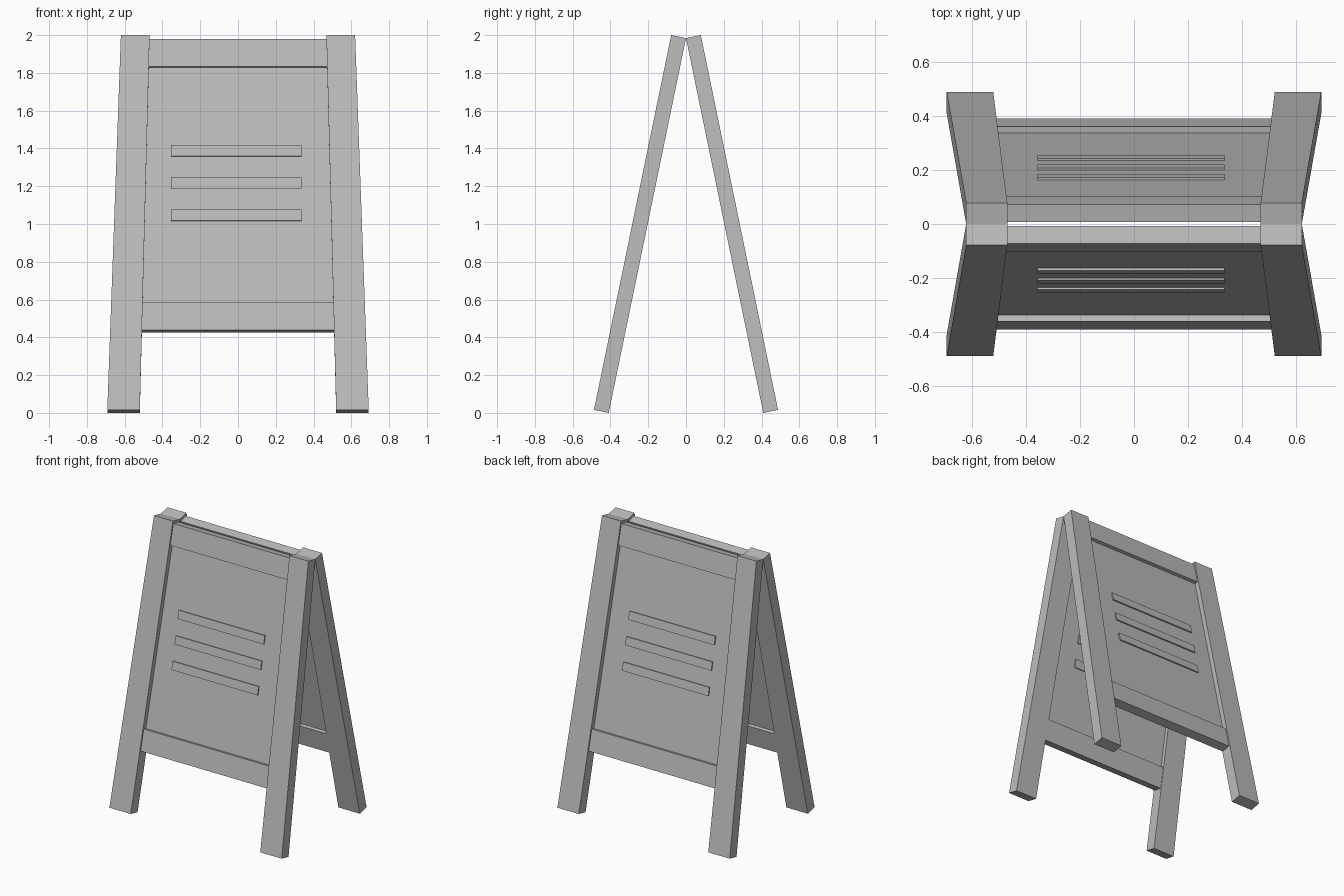
import bpy, bmesh
from math import sin, cos, atan2
from mathutils import Vector

cube = bpy.data.objects.get("Cube")
if cube:
    bpy.data.objects.remove(cube, do_unlink=True)

grey = bpy.data.materials.new("plain_grey")
grey.use_nodes = True
grey.diffuse_color = (0.5, 0.5, 0.5, 1)
grey.node_tree.nodes["Principled BSDF"].inputs["Base Color"].default_value = (0.5, 0.5, 0.5, 1)

APEX = 1.984                      # height where the two frames touch
LEAN = atan2(0.409, APEX)         # lean of each frame
LENGTH = APEX / cos(LEAN)


def place(x, s, t, side):
    """Across x, s down the slope from the apex, t outward from the inner face."""
    return Vector((x, side * (s * sin(LEAN) + t * cos(LEAN)),
                   APEX - s * cos(LEAN) + t * sin(LEAN)))


def board(name, side, s_range, t_range, x_top, x_bottom):
    """Straight board whose left and right edges may taper down the slope."""
    bm = bmesh.new()
    rings = []
    for t in t_range:
        outline = [(x_top[0], s_range[0]), (x_top[1], s_range[0]),
                   (x_bottom[1], s_range[1]), (x_bottom[0], s_range[1])]
        rings.append([bm.verts.new(place(x, s, t, side)) for x, s in outline])
    inner, outer = rings
    bm.faces.new(inner)
    bm.faces.new(outer[::-1])
    for i in range(4):
        j = (i + 1) % 4
        bm.faces.new((inner[i], outer[i], outer[j], inner[j]))
    bmesh.ops.recalc_face_normals(bm, faces=bm.faces)
    mesh = bpy.data.meshes.new(name)
    bm.to_mesh(mesh)
    bm.free()
    mesh.materials.append(grey)
    obj = bpy.data.objects.new(name, mesh)
    bpy.context.collection.objects.link(obj)


def span(s):
    """Half width reaching just inside the splayed legs."""
    half = 0.49 + 0.052 * s / LENGTH
    return (-half, half)


for label, side in (("front", -1), ("back", 1)):
    # Splayed legs
    for hand, m in (("left", 1), ("right", -1)):
        board(f"{label}_{hand}_leg", side, (0, LENGTH), (0, 0.08),
              (m * 0.468, m * 0.62), (m * 0.52, m * 0.692))

    # Rails and the thinner recessed panel between them
    for part, s, t in (("top_rail", (0.019, 0.169), (0.004, 0.07)),
                       ("bottom_rail", (1.44, 1.592), (0.004, 0.07)),
                       ("panel", (0.15, 1.46), (0.0285, 0.0455))):
        board(f"{label}_{part}", side, s, t, span(s[0]), span(s[1]))

    # Three thin slats through the panel
    for i in range(3):
        top = 0.938 - 0.175 * i
        edge = (-0.356, 0.335)
        board(f"{label}_slat_{i + 1}", side, (top, top + 0.06),
              (0.0195, 0.0545), edge, edge)
